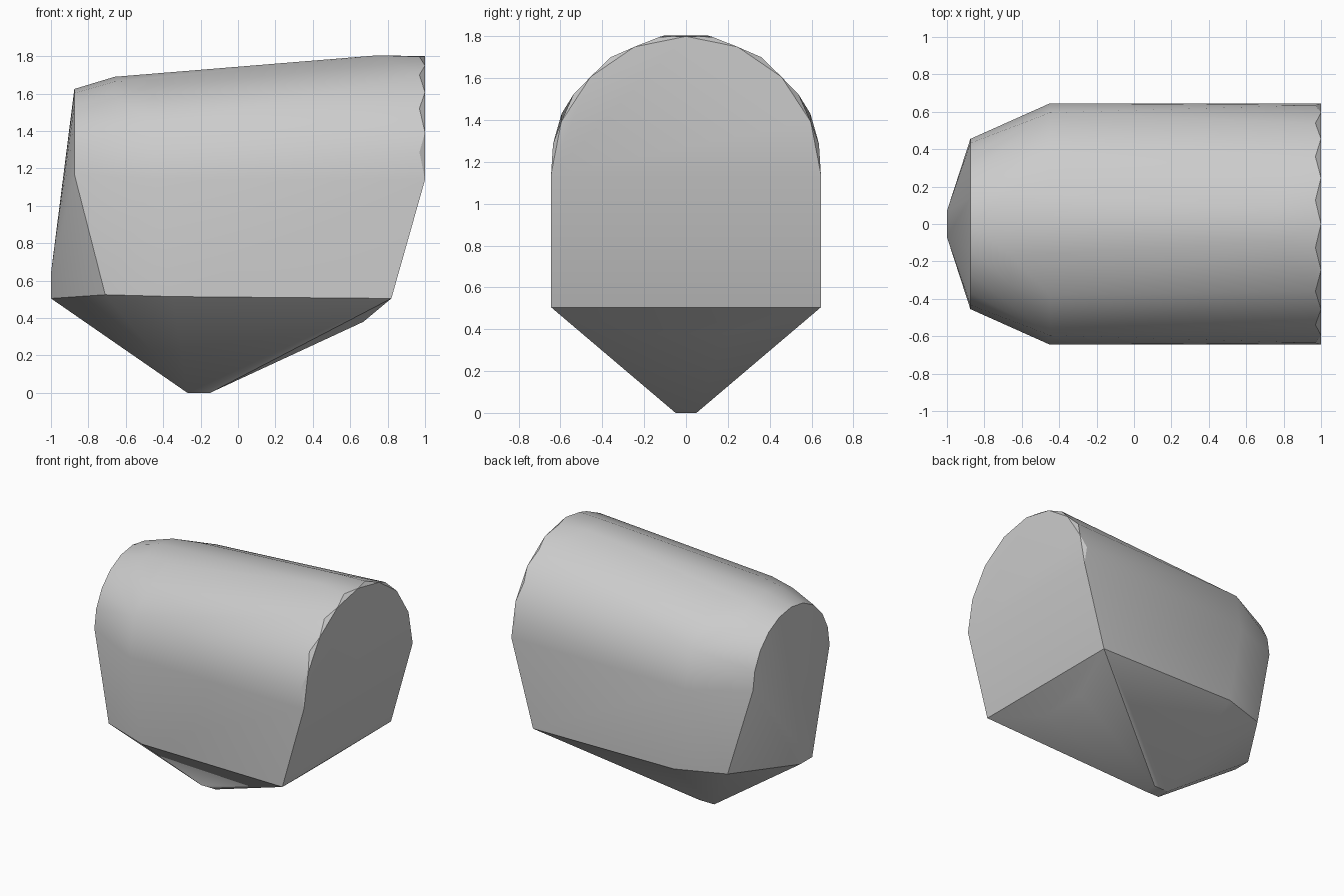
import bpy
import bmesh
from math import radians, sin, cos, pi

cube = bpy.data.objects.get("Cube")
if cube:
    bpy.data.objects.remove(cube)

# Plain grey material
grey = bpy.data.materials.new("light_grey")
grey.use_nodes = True
colour = (0.6, 0.6, 0.6, 1)
grey.diffuse_color = colour
grey.node_tree.nodes["Principled BSDF"].inputs["Base Color"].default_value = colour


def arch(x, half_width, base, top, steps, shift=0.0):
    """Half-ellipse of points across y at one x position."""
    angles = [pi * (i + shift) / steps for i in range(steps + 1)]
    return [(x, half_width * cos(a), base + (top - base) * sin(a))
            for a in angles if a <= pi + 0.001]


def pair(x, y, z):
    """Point mirrored front to back."""
    return [(x, y, z), (x, -y, z)]


points = []

# Large end: two offset arches make the chipped rim
points += arch(1.0, 0.645, 1.14, 1.80, 8)
points += arch(0.97, 0.648, 1.16, 1.81, 8, 0.5)
points += pair(0.75, 0.1, 1.805)

# Shoulder, taper and small end
points += arch(-0.45, 0.645, 1.14, 1.705, 10)
points += pair(-0.45, 0.595, 1.43)
points += arch(-0.66, 0.55, 1.16, 1.69, 10)
points += arch(-0.875, 0.455, 1.17, 1.625, 10)

# Narrow nose
points += pair(-1.0, 0.07, 0.64) + pair(-1.0, 0.07, 0.505)

# Lower belt
points += pair(0.82, 0.645, 0.505)
points += pair(-0.35, 0.645, 0.515)
points += pair(-0.71, 0.52, 0.525)

# Keel and blunt bottom tip
points += pair(0.67, 0.2, 0.38)
points += pair(-0.15, 0.05, 0) + pair(-0.27, 0.05, 0)

# Wrap the sections in one faceted skin
bm = bmesh.new()
for p in points:
    bm.verts.new(p)
bmesh.ops.remove_doubles(bm, verts=bm.verts, dist=0.002)
bmesh.ops.convex_hull(bm, input=bm.verts)
loose = [v for v in bm.verts if not v.link_faces]
bmesh.ops.delete(bm, geom=loose, context='VERTS')
bmesh.ops.dissolve_limit(bm, angle_limit=radians(2), verts=bm.verts, edges=bm.edges)
bmesh.ops.recalc_face_normals(bm, faces=bm.faces)
mesh = bpy.data.meshes.new("faceted_body")
bm.to_mesh(mesh)
bm.free()

body = bpy.data.objects.new("faceted_body", mesh)
bpy.context.collection.objects.link(body)
mesh.materials.append(grey)

# Smooth sides with crisp end rims and belt
bpy.ops.object.select_all(action='DESELECT')
body.select_set(True)
bpy.context.view_layer.objects.active = body
bpy.ops.object.shade_smooth_by_angle(angle=radians(30))
